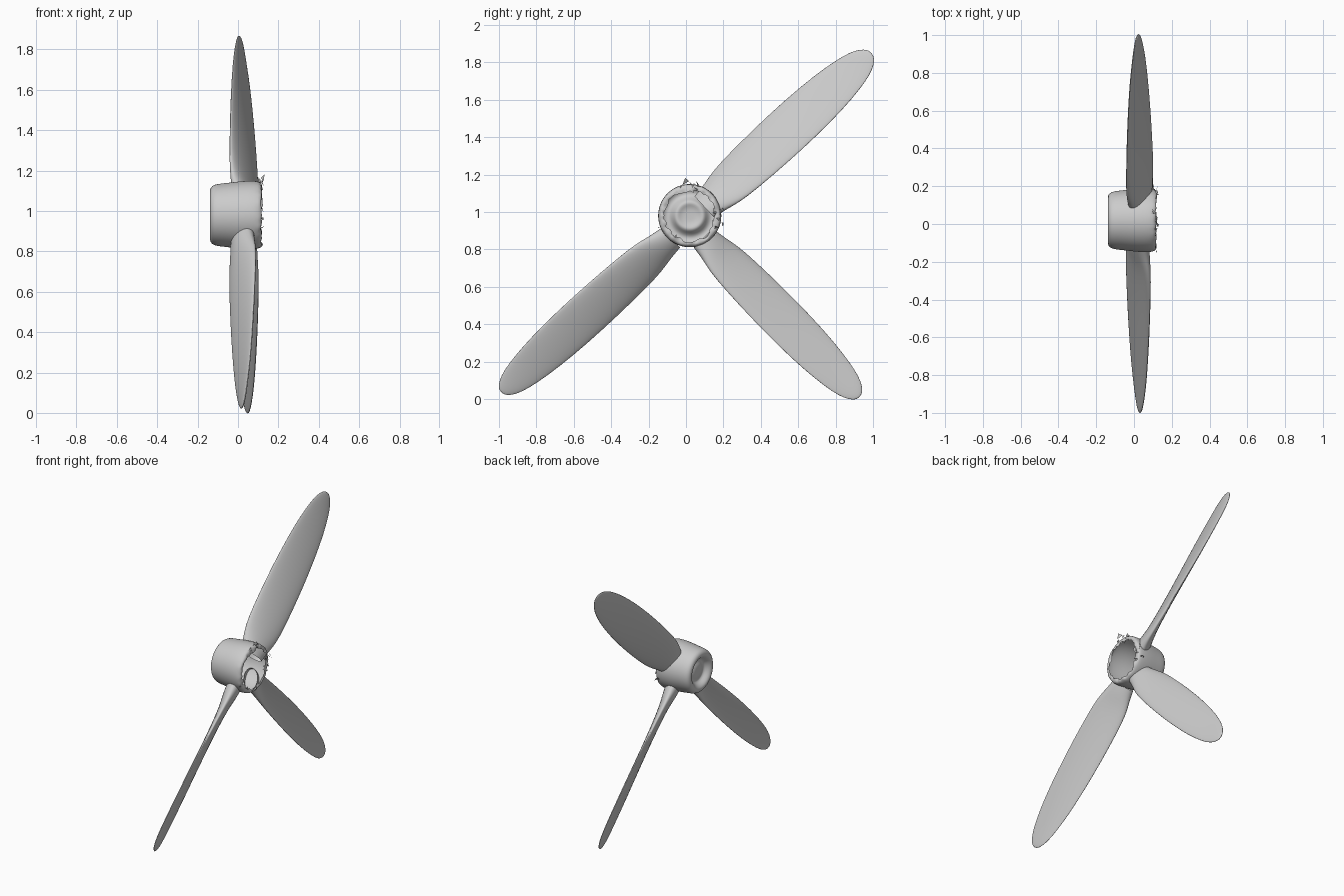
import bpy, bmesh, math, random
from mathutils import Vector

if "Cube" in bpy.data.objects:
    bpy.data.objects.remove(bpy.data.objects["Cube"])

random.seed(4)
HUB = Vector((0, 0.02, 0.98))
ROOT = Vector((0, 0.01, 0.945))


def finish(name, bm, subdiv=0):
    bmesh.ops.recalc_face_normals(bm, faces=bm.faces)
    mesh = bpy.data.meshes.new(name)
    bm.to_mesh(mesh)
    bm.free()
    mesh.shade_smooth()
    ob = bpy.data.objects.new(name, mesh)
    bpy.context.collection.objects.link(ob)
    if subdiv:
        mod = ob.modifiers.new("smooth", 'SUBSURF')
        mod.levels = mod.render_levels = subdiv
    return ob


def bridge(bm, a, b):
    n = len(a)
    for i in range(n):
        bm.faces.new((a[i], a[(i + 1) % n], b[(i + 1) % n], b[i]))


# Blade stations: fraction of length, half width, half thickness, pitch in degrees
STATIONS = [(0.09, 0.075, 0.050, 30), (0.14, 0.085, 0.045, 32), (0.18, 0.100, 0.036, 32),
            (0.24, 0.116, 0.028, 31), (0.38, 0.126, 0.022, 28), (0.54, 0.131, 0.018, 25),
            (0.70, 0.126, 0.015, 22), (0.82, 0.112, 0.012, 20), (0.91, 0.092, 0.010, 17),
            (0.96, 0.069, 0.009, 15), (0.988, 0.042, 0.007, 14), (1.0, 0.016, 0.004, 14)]


def blade(name, angle, length, width, x_root, x_tip):
    a = math.radians(angle)
    out = Vector((0, math.cos(a), math.sin(a)))
    side = Vector((0, -math.sin(a), math.cos(a)))
    axis = Vector((1, 0, 0))
    bm = bmesh.new()
    rings = []
    for f, w, t, pitch in STATIONS:
        p = math.radians(pitch)
        chord = (side - axis * math.tan(p)) * w * width
        normal = (axis * math.cos(p) + side * math.sin(p)) * t
        mid = ROOT + out * f * length + axis * (x_root + (x_tip - x_root) * f)
        ring = []
        for i in range(20):
            q = math.tau * i / 20
            ring.append(bm.verts.new(mid + chord * math.cos(q) + normal * math.sin(q)))
        rings.append(ring)
    for r0, r1 in zip(rings, rings[1:]):
        bridge(bm, r0, r1)
    bm.faces.new(rings[-1])
    finish(name, bm, 1)


blade("upper_blade", 42.7, 1.335, 1.0, 0.035, 0.015)
blade("lower_right_blade", -45.5, 1.31, 0.92, 0.035, 0.04)
blade("lower_left_blade", 222.3, 1.35, 0.92, 0.022, 0.025)

# Hub shell: x and radius, from the domed nose centre to the torn open back
PROFILE = [(-0.112, 0.02), (-0.110, 0.045), (-0.100, 0.062), (-0.100, 0.078), (-0.122, 0.092),
           (-0.138, 0.108), (-0.140, 0.125), (-0.130, 0.145), (-0.105, 0.154), (-0.06, 0.158),
           (0.0, 0.166), (0.06, 0.170), (0.10, 0.168), (0.118, 0.158), (0.115, 0.135)]
SEG = 56
bm = bmesh.new()
rings = []
for k, (x, r) in enumerate(PROFILE):
    torn = max(0, k - len(PROFILE) + 3) / 2
    ring = []
    for i in range(SEG):
        q = math.tau * i / SEG
        rr = r + torn * random.uniform(-0.012, 0.012)
        xx = x + torn * random.uniform(-0.014, 0.012)
        ring.append(bm.verts.new(HUB + Vector((xx, rr * math.cos(q), rr * math.sin(q)))))
    rings.append(ring)
for r0, r1 in zip(rings, rings[1:]):
    bridge(bm, r0, r1)
bm.faces.new(rings[0])
finish("hub_shell", bm, 1)

# Torn flakes around the open back, mostly at the top and the right
bm = bmesh.new()
for centre, count, spread in ((88, 16, 18), (-8, 14, 20), (215, 4, 40)):
    for _ in range(count):
        q = math.radians(centre + random.uniform(-spread, spread))
        r = random.uniform(0.135, 0.185)
        base = HUB + Vector((random.uniform(0.09, 0.125), r * math.cos(q), r * math.sin(q)))
        bm.faces.new([bm.verts.new(base + Vector((random.uniform(-0.014, 0.014),
                                                  random.uniform(-0.02, 0.02),
                                                  random.uniform(-0.02, 0.02))))
                      for _ in range(3)])
finish("torn_flakes", bm)
